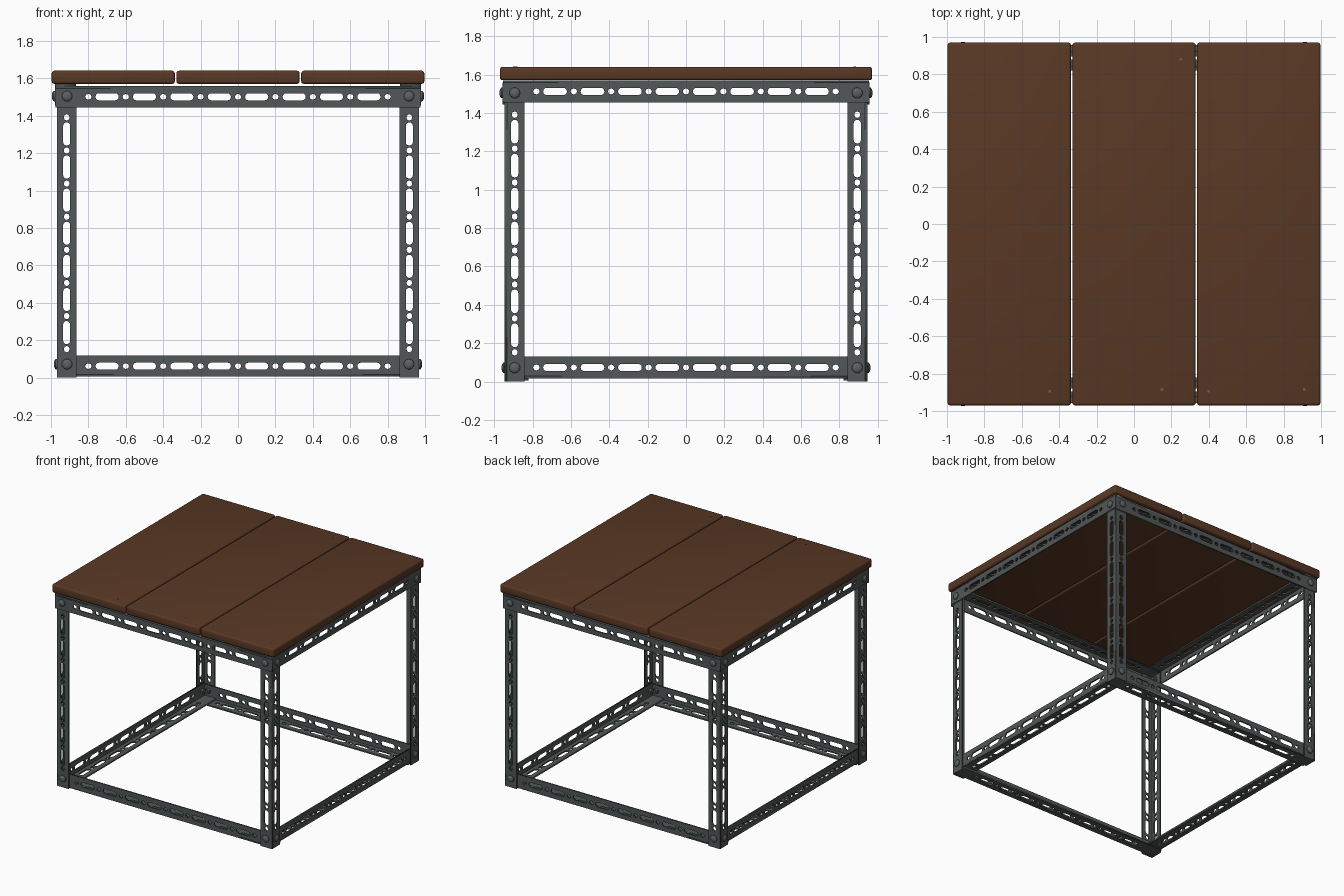
import bpy, bmesh, math
from mathutils import Matrix, Vector

if "Cube" in bpy.data.objects:
    bpy.data.objects.remove(bpy.data.objects["Cube"])


def material(name, rgb):
    m = bpy.data.materials.new(name)
    m.diffuse_color = (*rgb, 1)
    m.use_nodes = True
    m.node_tree.nodes["Principled BSDF"].inputs["Base Color"].default_value = m.diffuse_color
    return m


WOOD = material("brown_wood", (0.10, 0.040, 0.018))
STEEL = material("dark_steel", (0.085, 0.095, 0.095))
BOLT = material("bolt_steel", (0.11, 0.12, 0.12))

W, T = 0.113, 0.011          # flange width and sheet thickness
X, Y, Z = Vector((1, 0, 0)), Vector((0, 1, 0)), Vector((0, 0, 1))


def finish(name, bm, mat, smooth=True):
    bmesh.ops.recalc_face_normals(bm, faces=bm.faces)
    me = bpy.data.meshes.new(name)
    bm.to_mesh(me)
    bm.free()
    me.materials.append(mat)
    ob = bpy.data.objects.new(name, me)
    bpy.context.collection.objects.link(ob)
    if smooth:
        bpy.ops.object.select_all(action='DESELECT')
        bpy.context.view_layer.objects.active = ob
        ob.select_set(True)
        bpy.ops.object.shade_smooth_by_angle(angle=math.radians(35))
    return ob


def slot(cx, cy, half, r, n=6):
    """Outline of a round-ended slot lying along x."""
    pts = []
    for side in (1, -1):
        for i in range(n + 1):
            a = -math.pi / 2 + math.pi * i / n
            pts.append((cx + side * (half + r * math.cos(a)), cy + side * r * math.sin(a)))
    return pts


def flange_mesh(length, width, pitch, count):
    """Flat strip with long slots and a small round hole between each pair."""
    h = length / 2
    loops = [[(-h, 0), (h, 0), (h, width), (-h, width)]]
    for i in range(count):
        c = (i - (count - 1) / 2) * pitch
        loops.append(slot(c, width / 2, 0.043, 0.019))
    for i in range(count + 1):
        c = (i - count / 2) * pitch
        loops.append(slot(c, width / 2, 0.002, 0.015, 4))
    cu = bpy.data.curves.new("flange", 'CURVE')
    cu.dimensions, cu.fill_mode, cu.extrude = '2D', 'BOTH', T / 2
    for pts in loops:
        sp = cu.splines.new('POLY')
        sp.points.add(len(pts) - 1)
        for p, (x, y) in zip(sp.points, pts):
            p.co = (x, y, 0, 1)
        sp.use_cyclic_u = True
    ob = bpy.data.objects.new("flange", cu)
    bpy.context.collection.objects.link(ob)
    dg = bpy.context.evaluated_depsgraph_get()
    me = bpy.data.meshes.new_from_object(ob.evaluated_get(dg))
    bpy.data.objects.remove(ob)
    return me


def angle_bar(name, corner, along, in_a, in_b, length, pitch, count, width=W):
    """Slotted L-bar centred on corner; flanges spread toward in_a and in_b."""
    me = flange_mesh(length, width, pitch, count)
    bm = bmesh.new()
    for v_dir, n_dir in ((in_a, in_b), (in_b, in_a)):
        mat = Matrix((along, v_dir, n_dir)).transposed().to_4x4()
        mat.translation = Vector(corner) + n_dir * (T / 2)
        tmp = me.copy()
        tmp.transform(mat)
        bm.from_mesh(tmp)
        bpy.data.meshes.remove(tmp)
    bmesh.ops.remove_doubles(bm, verts=bm.verts, dist=1e-5)
    bpy.data.meshes.remove(me)
    finish(name, bm, STEEL, smooth=False)


def bolt(name, pos, out):
    """Domed head outside, shank and hex nut inside."""
    bm = bmesh.new()
    prof = [(0.0, 0.028), (0.007, 0.027), (0.013, 0.020), (0.016, 0.010)]
    rings = [[bm.verts.new((r * math.cos(a * math.tau / 16), r * math.sin(a * math.tau / 16), z))
              for a in range(16)] for z, r in prof]
    for lo, hi in zip(rings, rings[1:]):
        for i in range(16):
            bm.faces.new((lo[i], lo[(i + 1) % 16], hi[(i + 1) % 16], hi[i]))
    bm.faces.new(rings[-1])
    bm.faces.new(rings[0][::-1])
    for seg, r, d, z in ((10, 0.012, 0.05, -0.025), (6, 0.024, 0.016, -0.032)):
        bmesh.ops.create_cone(bm, cap_ends=True, segments=seg, radius1=r, radius2=r, depth=d,
                              matrix=Matrix.Translation((0, 0, z)))
    rot = out.to_track_quat('Z', 'Y').to_matrix().to_4x4()
    bm.transform(Matrix.Translation(pos) @ rot)
    finish(name, bm, BOLT)


LX, LY = 0.968, 0.945        # outer faces of the legs

# Corner legs and their bolts
for sx in (-1, 1):
    for sy in (-1, 1):
        tag = ("right" if sx > 0 else "left") + ("_back" if sy > 0 else "_front")
        angle_bar("leg_" + tag, (sx * LX, sy * LY, 0.772), Z, -sx * X, -sy * Y,
                  1.544, 0.177, 7, 0.104)
        for lvl, z, o in (("top", 1.505, T), ("bottom", 0.072, 0)):
            bolt(f"bolt_{lvl}_{tag}_y", (sx * 0.914, sy * (LY + o), z), sy * Y)
            bolt(f"bolt_{lvl}_{tag}_x", (sx * (LX + o), sy * 0.893, z), sx * X)

# Rails: top ones wrap outside the legs, bottom ones sit inside
for s in (-1, 1):
    fb = "back" if s > 0 else "front"
    lr = "right" if s > 0 else "left"
    angle_bar("top_rail_" + fb, (0, s * (LY + T), 1.558), X, -s * Y, -Z, 1.95, 0.2, 8)
    angle_bar("top_rail_" + lr, (s * (LX + T), 0, 1.569), Y, -s * X, -Z, 1.91, 0.195, 8)
    angle_bar("bottom_rail_" + fb, (0, s * (LY - T), 0.005), X, -s * Y, Z, 1.91, 0.2, 8)
    angle_bar("bottom_rail_" + lr, (s * (LX - T), 0, 0.017), Y, -s * X, Z, 1.86, 0.195, 8)

# Table top planks with rounded edges
for name, cx in (("left", -0.667), ("middle", 0), ("right", 0.667)):
    bm = bmesh.new()
    bmesh.ops.create_cube(bm, size=1, matrix=Matrix.Translation((cx, 0, 1.606))
                          @ Matrix.Diagonal((0.659, 1.94, 0.070, 1)))
    bmesh.ops.bevel(bm, geom=bm.edges[:], offset=0.014, segments=3, profile=0.5, affect='EDGES')
    finish("plank_" + name, bm, WOOD)

# Screw tips showing through the planks
for i, (x, y) in enumerate(((0.25, 0.88), (0.15, -0.885), (0.40, -0.895), (0.91, -0.885), (-0.45, -0.895))):
    bm = bmesh.new()
    bmesh.ops.create_cube(bm, size=1, matrix=Matrix.Translation((x, y, 1.640))
                          @ Matrix.Diagonal((0.014, 0.014, 0.006, 1)))
    finish(f"screw_tip_{i + 1}", bm, BOLT, smooth=False)
